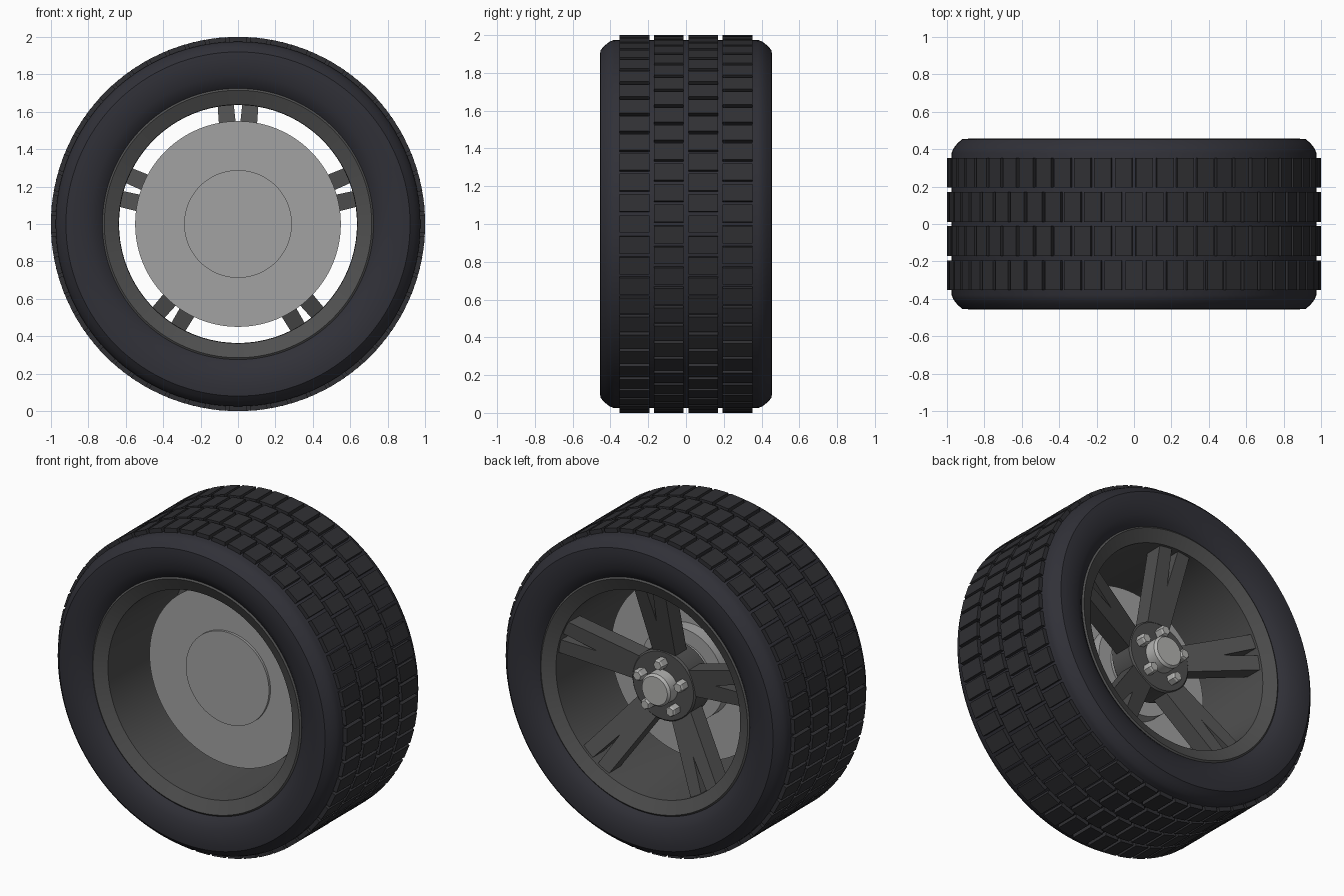
import bpy, bmesh, math
from mathutils import Matrix, Vector

cube = bpy.data.objects.get("Cube")
if cube:
    bpy.data.objects.remove(cube)

CENTRE = Matrix.Translation((0, 0, 1))


def material(name, r, g, b):
    m = bpy.data.materials.new(name)
    m.use_nodes = True
    m.diffuse_color = (r, g, b, 1)
    m.node_tree.nodes["Principled BSDF"].inputs["Base Color"].default_value = (r, g, b, 1)
    return m


rubber = material("rubber", 0.03, 0.03, 0.039)
tread_rubber = material("tread rubber", 0.029, 0.029, 0.033)
alloy = material("dark alloy", 0.08, 0.08, 0.08)
steel = material("brake steel", 0.36, 0.36, 0.36)
chrome = material("bright metal", 0.45, 0.45, 0.44)


def finish(name, bm, mat, smooth_angle=0.0):
    """Turn a bmesh into an object, smoothing edges flatter than the angle."""
    bmesh.ops.remove_doubles(bm, verts=bm.verts, dist=1e-5)
    bmesh.ops.recalc_face_normals(bm, faces=bm.faces)
    for f in bm.faces:
        f.smooth = smooth_angle > 0
    for e in bm.edges:
        e.smooth = len(e.link_faces) == 2 and e.calc_face_angle() < smooth_angle
    mesh = bpy.data.meshes.new(name)
    bm.to_mesh(mesh)
    bm.free()
    mesh.materials.append(mat)
    ob = bpy.data.objects.new(name, mesh)
    bpy.context.collection.objects.link(ob)
    return ob


def lathe(bm, profile, segments, place=CENTRE):
    """Revolve (radius, y) points about the y axis."""
    start = [bm.verts.new(place @ Vector((r, y, 0))) for r, y in profile]
    edges = [bm.edges.new(pair) for pair in zip(start, start[1:])]
    bmesh.ops.spin(bm, geom=start + edges, cent=place.translation, axis=(0, 1, 0),
                   angle=math.tau, steps=segments, use_duplicate=False)


def turned(name, profile, mat, segments=96, smooth_angle=0.6):
    bm = bmesh.new()
    lathe(bm, profile, segments)
    return finish(name, bm, mat, smooth_angle)


def around(angle):
    """Placement rotated about the axle, with local +z pointing outwards."""
    return CENTRE @ Matrix.Rotation(angle, 4, 'Y')


# Tyre: mirrored half profile, bulging sidewalls and rounded shoulders
half = [(0.68, 0.36), (0.72, 0.40), (0.75, 0.425), (0.79, 0.443), (0.84, 0.453),
        (0.885, 0.456), (0.92, 0.453), (0.945, 0.43), (0.965, 0.405), (0.975, 0.38)]
turned("tyre", half + [(r, -y) for r, y in reversed(half)], rubber, 128)

# Tread blocks in four staggered rows
BLOCKS = 56
bm = bmesh.new()
for row in range(4):
    y = (row - 1.5) * 0.182
    for i in range(BLOCKS):
        place = around(math.tau * (i + 0.5 * (row % 2)) / BLOCKS)
        bmesh.ops.create_cube(bm, size=1, matrix=place @ Matrix.Translation((0, y, 0.98))
                              @ Matrix.Diagonal((0.092, 0.158, 0.04, 1)))
finish("tread_blocks", bm, tread_rubber)

# Rim: barrel with a sloping lip on each side
lip = [(0.67, 0.30), (0.70, 0.36), (0.725, 0.405), (0.715, 0.412), (0.638, 0.375), (0.636, 0.28)]
outer = [(r, -y) for r, y in lip[::-1]]
turned("rim", lip + outer + lip[:1], alloy, 128, 0.5)

# Spokes: five forked arms dished towards the hub
outline = [(-0.075, 0.14), (0.075, 0.14), (0.11, 0.65), (0.024, 0.65),
           (0, 0.43), (-0.024, 0.65), (-0.11, 0.65)]
bm = bmesh.new()
for k in range(5):
    place = around(math.tau * k / 5)
    front = [bm.verts.new(place @ Vector((x, 0.15 + 0.33 * r, r))) for x, r in outline]
    rear = [bm.verts.new(place @ Vector((x, 0.04 + 0.33 * r, r))) for x, r in outline]
    bm.faces.new(front)
    bm.faces.new(rear)
    for i in range(len(outline)):
        j = (i + 1) % len(outline)
        bm.faces.new((front[i], front[j], rear[j], rear[i]))
finish("spokes", bm, alloy)

# Hub plate, centre cap and axle
turned("hub", [(0, 0.06), (0.21, 0.06), (0.22, 0.07), (0.22, 0.215), (0.21, 0.225), (0, 0.225)],
       alloy, 48)
turned("centre_cap", [(0, 0.2), (0.1, 0.2), (0.1, 0.295), (0.088, 0.31), (0, 0.31)], chrome, 48)

# Hexagonal wheel bolts
bm = bmesh.new()
for k in range(5):
    place = around(math.tau * k / 5) @ Matrix.Translation((0, 0, 0.148))
    lathe(bm, [(0, 0.2), (0.034, 0.2), (0.034, 0.275), (0.027, 0.285), (0, 0.285)], 6, place)
finish("wheel_bolts", bm, chrome)

# Brake disc with its raised centre
turned("brake_disc", [(0, -0.09), (0.55, -0.09), (0.55, -0.045), (0, -0.045)], steel)
turned("brake_disc_centre", [(0, -0.105), (0.288, -0.105), (0.288, 0.035), (0.2, 0.035),
                             (0.2, 0.07), (0, 0.07)], steel)
